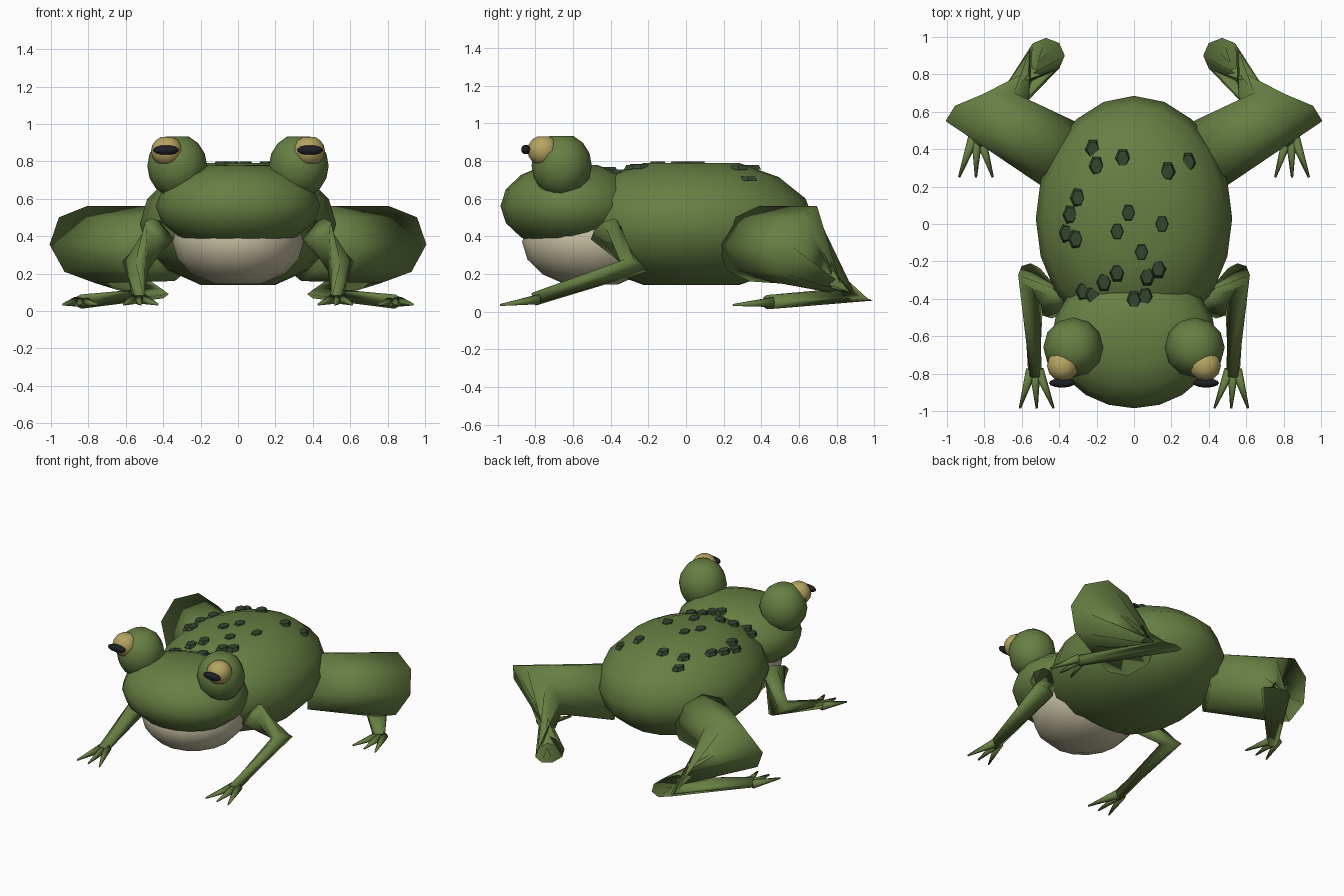
import bpy, bmesh, math
from mathutils import Vector, Matrix

if "Cube" in bpy.data.objects:
    bpy.data.objects.remove(bpy.data.objects["Cube"])


def material(name, rgb):
    m = bpy.data.materials.new(name)
    m.diffuse_color = (*rgb, 1)
    m.use_nodes = True
    m.node_tree.nodes["Principled BSDF"].inputs["Base Color"].default_value = m.diffuse_color
    return m


GREEN = material("skin_green", (.135, .21, .056))
CREAM = material("throat_cream", (.55, .51, .35))
GOLD = material("iris_gold", (.46, .37, .12))
BLACK = material("pupil_black", (.012, .014, .018))
DARK = material("spot_dark", (.035, .06, .028))


def finish(name, bm, mat, smooth=True):
    bmesh.ops.recalc_face_normals(bm, faces=bm.faces)
    for f in bm.faces:
        f.smooth = smooth
    me = bpy.data.meshes.new(name)
    bm.to_mesh(me)
    bm.free()
    me.materials.append(mat)
    ob = bpy.data.objects.new(name, me)
    bpy.context.collection.objects.link(ob)
    return ob


CAP = math.cos(math.radians(22.5))


def ball(name, centre, size, mat, segments=16):
    """Low-poly ellipsoid with flattened poles; size is the half extents."""
    bm = bmesh.new()
    bmesh.ops.create_uvsphere(bm, u_segments=segments, v_segments=8, radius=1)
    for v in bm.verts:
        v.co.z = max(-CAP, min(CAP, v.co.z)) / CAP
        v.co = Vector(a * b for a, b in zip(v.co, size)) + Vector(centre)
    return finish(name, bm, mat)


def tube(bm, points, radii, sides=8):
    """Tapered tube; rings sit on the bisector of each bend, framed by world up."""
    pts = [Vector(p) for p in points]
    dirs = [(b - a).normalized() for a, b in zip(pts, pts[1:])]
    tans = [dirs[0]] + [(a + b).normalized() for a, b in zip(dirs, dirs[1:])] + [dirs[-1]]
    rings = []
    for p, t, r in zip(pts, tans, radii):
        u = Vector((0, 0, 1)).cross(t).normalized()
        w = t.cross(u)
        rings.append([bm.verts.new(p + r * (math.cos(a) * u + math.sin(a) * w))
                      for a in (2 * math.pi * k / sides for k in range(sides))])
    for a, b in zip(rings, rings[1:]):
        for k in range(sides):
            n = (k + 1) % sides
            bm.faces.new((a[k], a[n], b[n], b[k]))
    bm.faces.new(rings[0])
    bm.faces.new(rings[-1])


def limb(name, side, points, radii, toe_y, toe_x):
    """Leg tube plus three pointed toes fanning forward from its end."""
    bm = bmesh.new()
    tube(bm, points, radii)
    end = Vector(points[-1])
    for k in (-1, 0, 1):
        off = k * .09
        tube(bm, [end + Vector((off * .2, .03, 0)), (toe_x + off, toe_y, .035)],
             [.03, .006], 6)
    if side < 0:
        bmesh.ops.scale(bm, vec=(-1, 1, 1), verts=bm.verts)
    finish(name, bm, GREEN)


# Body, head and throat
BODY_C, BODY_R = (0, .03, .465), (.525, .655, .325)
HEAD_C, HEAD_R = (0, -.61, .56), (.44, .375, .217)
ball("body", BODY_C, BODY_R, GREEN, 20)
ball("head", HEAD_C, HEAD_R, GREEN, 20)
ball("throat", (0, -.5, .37), (.35, .37, .225), CREAM)

# Eyes and legs on both sides
for s, tag in ((1, "right"), (-1, "left")):
    ball("eye_bulge_" + tag, (s * .325, -.66, .775), (.16, .16, .158), GREEN, 12)
    ball("iris_" + tag, (s * .38, -.757, .855), (.085, .085, .075), GOLD, 12)
    ball("pupil_" + tag, (s * .385, -.85, .86), (.07, .025, .024), BLACK, 12)
    limb("front_leg_" + tag, s,
         [(.42, -.43, .43), (.55, -.28, .24), (.53, -.81, .065)],
         [.09, .075, .035], -.985, .52)
    limb("hind_leg_" + tag, s,
         [(.34, .34, .36), (.785, .60, .355), (.47, .90, .09), (.84, .43, .05)],
         [.2, .228, .1, .038], .25, .845)


# Dark hexagonal spots lying on the back
def surface(c, r, x, y):
    d = 1 - ((x - c[0]) / r[0]) ** 2 - ((y - c[1]) / r[1]) ** 2
    return c[2] + min(r[2], r[2] / CAP * math.sqrt(max(d, 0)))


SPOTS = [(-.22, .4), (-.2, .31), (.29, .33), (.18, .28), (-.06, .35), (-.3, .14),
         (-.34, .05), (-.36, -.05), (-.31, -.08), (-.03, .06), (-.09, -.04),
         (.15, 0), (.04, -.15), (.13, -.24), (.07, -.28), (-.09, -.26),
         (-.16, -.31), (-.27, -.36), (-.22, -.38), (0, -.41), (.06, -.39)]
bm = bmesh.new()
for x, y in SPOTS:
    z = max(surface(BODY_C, BODY_R, x, y), surface(HEAD_C, HEAD_R, x, y))
    m = (Matrix.Translation((x, y, z - .004)) @ Matrix.Diagonal((.042, .056, .012, 1))
         @ Matrix.Rotation(math.pi / 6, 4, 'Z'))
    bmesh.ops.create_cone(bm, cap_ends=True, segments=6, radius1=1, radius2=.75,
                          depth=2, matrix=m)
finish("back_spots", bm, DARK, smooth=False)
